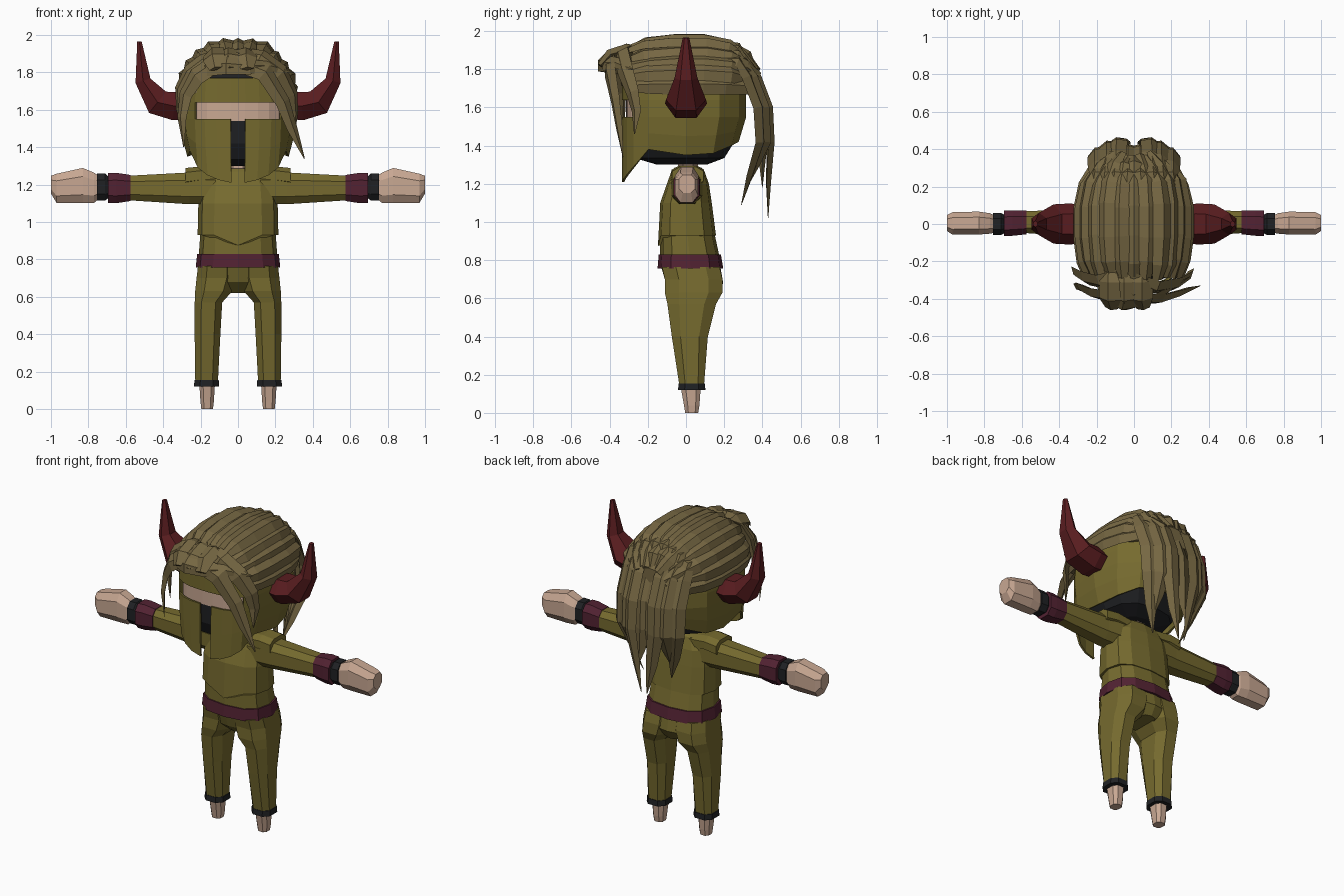
import bpy, bmesh, math, random
from mathutils import Vector
from math import sin, cos, radians, pi

random.seed(4)
old = bpy.data.objects.get("Cube")
if old:
    bpy.data.objects.remove(old)


def material(name, r, g, b):
    m = bpy.data.materials.new(name)
    m.use_nodes = True
    m.diffuse_color = (r, g, b, 1)
    node = m.node_tree.nodes["Principled BSDF"]
    node.inputs["Base Color"].default_value = (r, g, b, 1)
    node.inputs["Roughness"].default_value = 0.9
    return m


OLIVE = material("olive cloth", .18, .145, .028)
HAIR = material("dull brown hair", .18, .135, .055)
SKIN = material("pale skin", .58, .39, .29)
HORN = material("dark red horn", .1, .012, .014)
PLUM = material("plum band", .085, .016, .032)
BLACK = material("soft black", .014, .015, .017)


def power(value, p):
    return math.copysign(abs(value) ** p, value)


def skin(name, rings, mat, mirror=False, closed=True, caps=True):
    """Bridge a list of equal point rings into one flat-shaded object."""
    bm = bmesh.new()
    rows = [[bm.verts.new(p) for p in ring] for ring in rings]
    n = len(rows[0])
    for a, b in zip(rows, rows[1:]):
        for i in range(n if closed else n - 1):
            j = (i + 1) % n
            bm.faces.new((a[i], a[j], b[j], b[i]))
    if caps:
        bm.faces.new(rows[0])
        bm.faces.new(rows[-1])
    bmesh.ops.recalc_face_normals(bm, faces=bm.faces)
    mesh = bpy.data.meshes.new(name)
    bm.to_mesh(mesh)
    bm.free()
    mesh.materials.append(mat)
    ob = bpy.data.objects.new(name, mesh)
    bpy.context.collection.objects.link(ob)
    if mirror:
        ob.modifiers.new("Mirror", 'MIRROR').use_mirror_merge = False
    return ob


def loft(name, rings, mat, axis="z", sides=8, box=.75, **kw):
    """Rings are (position, centre u, centre v, radius u, radius v)."""
    out = []
    for w, cu, cv, ru, rv in rings:
        ring = []
        for k in range(sides):
            a = 2 * pi * (k + .5 * (sides == 8)) / sides
            u, v = cu + ru * power(cos(a), box), cv + rv * power(sin(a), box)
            ring.append(Vector((u, v, w) if axis == "z" else (w, u, v)))
        out.append(ring)
    return skin(name, out, mat, **kw)


def lock(name, points, widths, mat=HAIR, flat=.35, centre=(0, 0, 1.65), side=None, sides=4, **kw):
    """Tapering strand along a path, flattened against the head."""
    pts = [Vector(p) for p in points]
    rings = []
    for i, p in enumerate(pts):
        t = (pts[min(i + 1, len(pts) - 1)] - pts[max(i - 1, 0)]).normalized()
        s = (Vector(side) if side else t.cross(p - Vector(centre))).normalized()
        o = s.cross(t).normalized()
        w = widths[i]
        rings.append([p + s * w * cos(2 * pi * k / sides) + o * w * flat * sin(2 * pi * k / sides)
                      for k in range(sides)])
    return skin(name, rings, mat, **kw)


# Legs, cuffs and feet
loft("trouser_leg", [(.14, .168, .03, .064, .068), (.4, .163, .02, .073, .1),
                     (.57, .158, .03, .078, .135), (.63, .13, .04, .105, .16),
                     (.7, .115, .04, .113, .16), (.765, .112, .025, .108, .16)], OLIVE, mirror=True)
loft("ankle_cuff", [(.12, .168, .03, .071, .076), (.155, .168, .03, .069, .073)], BLACK, mirror=True)
loft("foot", [(0, .165, .03, .033, .036), (.04, .165, .03, .038, .043),
              (.13, .165, .025, .044, .055)], SKIN, mirror=True)

# Torso, belt and tunic with pointed hem
loft("hips", [(.62, 0, .06, .06, .1), (.68, 0, .045, .17, .15), (.765, 0, .025, .205, .155)], OLIVE, sides=12)
loft("belt", [(.757, 0, .023, .226, .172), (.83, 0, .02, .218, .163)], PLUM, sides=12)
loft("waist", [(.82, 0, .02, .21, .155), (.96, 0, .005, .2, .14)], OLIVE, sides=12)
tunic = loft("tunic", [(.93, 0, .005, .216, .152), (1.1, 0, 0, .212, .135), (1.2, 0, .01, .2, .11),
                       (1.27, 0, .01, .15, .085), (1.285, 0, .01, .09, .07)], OLIVE, sides=12)
for v in tunic.data.vertices:
    if v.co.z < .94 and abs(v.co.x) < .02 and v.co.y < 0:
        v.co.z -= .055
loft("neck", [(1.2, 0, .01, .055, .055), (1.36, 0, .01, .055, .055)], SKIN)

# Arms, bands and hands
loft("sleeve", [(.12, .005, 1.18, .09, .09), (.26, .005, 1.18, .08, .09), (.58, .01, 1.182, .062, .07)],
     OLIVE, "x", mirror=True)
loft("shoulder_flap", [(.08, .01, 1.24, .085, .045), (.2, .01, 1.25, .09, .05),
                       (.28, .01, 1.24, .088, .052)], OLIVE, "x", mirror=True)
loft("wrist_band", [(.575, .008, 1.182, .067, .074), (.65, .005, 1.182, .072, .086),
                    (.695, .003, 1.182, .072, .084)], PLUM, "x", mirror=True)
loft("glove_cuff", [(.69, 0, 1.185, .05, .058), (.71, 0, 1.187, .062, .076), (.755, 0, 1.187, .062, .076)],
     BLACK, "x", mirror=True)
loft("hand", [(.75, 0, 1.185, .05, .07), (.77, .003, 1.183, .058, .086), (.83, .005, 1.195, .065, .1),
              (.97, .003, 1.18, .064, .083), (1, .005, 1.2, .045, .05)], SKIN, "x", mirror=True)

# Helmet shell: column angles from the front, each with its own hem height
HALF = [(3, 1.21), (14, 1.225), (27, 1.25), (41, 1.29), (62, 1.38), (90, 1.35), (120, 1.36), (150, 1.4)]
COLUMNS = [(0, 1.21)] + HALF + [(180, 1.42)] + [(-a, z) for a, z in reversed(HALF)]


def helmet_point(angle, z, grow=1):
    a = radians(angle)
    front = cos(a) > 0
    box = .7 if front else .85
    taper = .2 if abs(angle) < 50 else .55
    rx = .31 - taper * max(0, 1.56 - z) ** 1.7 - .1 * max(0, z - 1.64)
    ry = .335 if front else .315 - .3 * max(0, 1.55 - z)
    return Vector((grow * rx * power(sin(a), box), -grow * ry * power(cos(a), box), z))


rows = [[helmet_point(a, zb + (1.55 - zb) * f) for a, zb in COLUMNS] for f in (0, .5, 1)]
rows += [[helmet_point(a, z) for a, zb in COLUMNS] for z in (1.64, 1.77)]
helmet = skin("helmet", rows, OLIVE, caps=False)
bm = bmesh.new()
bm.from_mesh(helmet.data)
gone = []
for f in bm.faces:
    c = f.calc_center_median()
    breath = abs(c.x) < .035 and c.z < 1.55
    sight = abs(c.x) < .235 and 1.55 < c.z < 1.63
    if c.y < 0 and (breath or sight):
        gone.append(f)
bmesh.ops.delete(bm, geom=gone, context='FACES')
bm.to_mesh(helmet.data)
bm.free()
plate = helmet.modifiers.new("Thickness", 'SOLIDIFY')
plate.thickness = .012

# Dark inner head with the face showing through the sight slit
inner = [(1.3, .45), (1.335, .8), (1.42, .92), (1.54, .935), (1.65, .935), (1.77, .93), (1.83, .72)]
head = skin("inner_head", [[helmet_point(a, z, g) for a, zb in COLUMNS] for z, g in inner], BLACK)
head.data.materials.append(SKIN)
for f in head.data.polygons:
    if f.center.y < 0 and 1.54 < f.center.z < 1.65:
        f.material_index = 1

# Horns
lock("horn", [(.27, 0, 1.62), (.34, 0, 1.62), (.43, 0, 1.64), (.508, 0, 1.755), (.527, 0, 1.965)],
     [.1, .11, .105, .06, .017], HORN, flat=.8, side=(0, 1, 0), sides=6, mirror=True)

# Hair cap and the ridged strands combed from front to back
ARC = [(-.28, .84), (-.2, .95), (-.06, 1), (.1, 1), (.22, .91), (.31, .7), (.37, .42)]


def crown(phi, y, s):
    return Vector((.305 * s * sin(phi), y, 1.69 + .275 * s * cos(phi)))


skin("hair_cap", [[crown(radians(p), y, s * .97) for p in range(-90, 91, 15)] for y, s in ARC], HAIR)
for i in range(-6, 7):
    lift = random.uniform(.97, 1.04)
    path = [crown(radians(i * 14), y + random.uniform(-.02, .015), s * lift) for y, s in ARC]
    lock("crown_strand", path, [.03, .046, .052, .052, .05, .042, .025], flat=.5)

# Hanging locks flowing from the crown down the back: (spread, tip x, tip y, tip z)
TAILS = [(.2, .1, .29, 1.09), (.14, .12, .33, 1.2), (.09, .02, .43, 1.02), (.03, .06, .4, 1.18)]
for x, tx, ty, tz in TAILS:
    back = .44 - abs(x - .1) * .6
    path = [crown(x * 4.5, .12, .97), crown(x * 4.3, .27, .86), (x, back - .06, 1.76),
            (x, back, 1.6), (x, back + .01, 1.42), ((x + tx) / 2, (back + ty) / 2, (1.4 + tz) / 2),
            (tx, ty, tz)]
    lock("back_lock", path, [.012, .045, .054, .056, .052, .035, .003], flat=.4, mirror=True)

# Fringe sweeping across the brow, with locks falling to both sides
FRINGE = [
    [(-.17, -.31, 1.87), (-.02, -.4, 1.86), (.14, -.4, 1.8), (.24, -.37, 1.64), (.29, -.35, 1.5), (.355, -.33, 1.34)],
    [(-.02, -.28, 1.91), (.12, -.34, 1.88), (.23, -.32, 1.8), (.29, -.28, 1.68), (.3, -.26, 1.58), (.3, -.27, 1.46)],
    [(.04, -.32, 1.9), (-.1, -.39, 1.86), (-.22, -.37, 1.78), (-.28, -.34, 1.68), (-.3, -.34, 1.56), (-.29, -.34, 1.4)],
    [(-.08, -.27, 1.91), (-.18, -.31, 1.86), (-.26, -.29, 1.8), (-.31, -.26, 1.71), (-.31, -.26, 1.6), (-.29, -.28, 1.5)],
    [(-.2, -.29, 1.8), (-.16, -.38, 1.83), (-.06, -.44, 1.84), (.06, -.42, 1.83), (.17, -.36, 1.83), (.3, -.28, 1.8)],
]
for path in FRINGE:
    lock("fringe_lock", path, [.035, .055, .055, .044, .032, .003], flat=.4)

# Rounded tuft rolling forward over the brow
for x in (-.13, -.05, .04):
    lock("brow_tuft", [(x, -.2, 1.9), (x, -.31, 1.91), (x, -.4, 1.88), (x + .01, -.45, 1.82)],
         [.02, .06, .062, .035], flat=.4)
